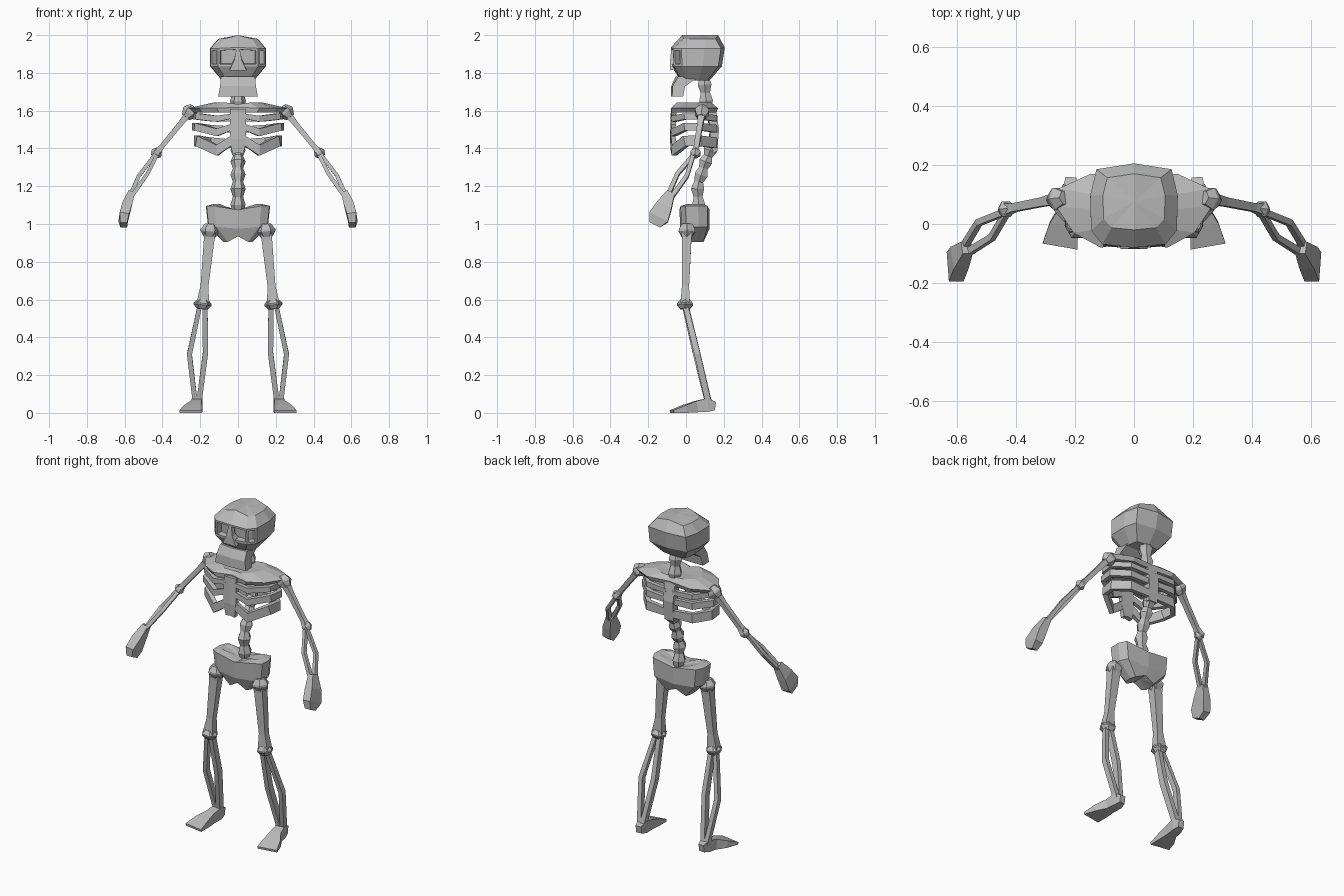
import bpy, bmesh, math
from mathutils import Vector

bone = bpy.data.materials.new("bone_grey")
bone.diffuse_color = (0.5, 0.5, 0.5, 1)


def finish(name, bm, mirror=False):
    bmesh.ops.recalc_face_normals(bm, faces=bm.faces)
    me = bpy.data.meshes.new(name)
    bm.to_mesh(me)
    bm.free()
    me.materials.append(bone)
    ob = bpy.data.objects.new(name, me)
    bpy.context.collection.objects.link(ob)
    if mirror:
        ob.modifiers.new("mirror", 'MIRROR')
        ob.modifiers["mirror"].use_clip = False
        ob.modifiers["mirror"].use_mirror_merge = False
    return ob


def bridge(bm, rings):
    n = len(rings[0])
    for a, b in zip(rings, rings[1:]):
        for i in range(n):
            j = (i + 1) % n
            bm.faces.new((a[i], a[j], b[j], b[i]))


def shell(name, half, levels, sockets=None):
    """Symmetric stack of outlines; level = z, half width, front y, back y, centre lift."""
    bm = bmesh.new()
    full = half + [(-x, y) for x, y in half[-2:0:-1]]
    rings = []
    for z, w, y0, y1, dz in levels:
        rings.append([bm.verts.new((x * w, y0 + y * (y1 - y0), z + (dz if x == 0 else 0)))
                      for x, y in full])
    bridge(bm, rings)
    for ring, (z, w, y0, y1, dz) in ((rings[0], levels[0]), (rings[-1], levels[-1])):
        c = bm.verts.new((0, (y0 + y1) / 2, z + dz))
        for i in range(len(ring)):
            bm.faces.new((ring[i], ring[(i + 1) % len(ring)], c))
    if sockets:
        # recessed eye and temple hollows in one band of front faces
        bmesh.ops.recalc_face_normals(bm, faces=bm.faces)
        band = [f for f in bm.faces
                if sockets[0] < f.calc_center_median().z < sockets[1] and f.normal.y < -0.4]
        bmesh.ops.inset_individual(bm, faces=band, thickness=0.016, depth=0)
        bmesh.ops.inset_individual(bm, faces=band, thickness=0.003, depth=-0.035)
    return finish(name, bm)


def limb(name, pts, n=4, ref=(0, 1, 0), mirror=True):
    """Faceted bone along points x, y, z, radius along ref, radius across."""
    bm = bmesh.new()
    pos = [Vector(p[:3]) for p in pts]
    rings = []
    k = math.sqrt(2) if n == 4 else 1
    for i, p in enumerate(pts):
        t = (pos[min(i + 1, len(pos) - 1)] - pos[max(i - 1, 0)]).normalized()
        u = Vector(ref)
        u = (u - t * u.dot(t)).normalized()
        v = t.cross(u)
        ring = []
        for s in range(n):
            a = 2 * math.pi * (s + 0.5) / n
            ring.append(bm.verts.new(pos[i] + u * (math.cos(a) * p[3] * k)
                                     + v * (math.sin(a) * p[4] * k)))
        rings.append(ring)
    bridge(bm, rings)
    bm.faces.new(rings[0])
    bm.faces.new(rings[-1])
    return finish(name, bm, mirror)


def knob(name, c, r, h, axis):
    """Six-sided joint, widest in the middle."""
    a = Vector(axis).normalized()
    pts = []
    for t, s in ((-1, 0.6), (-0.15, 1), (0.15, 1), (1, 0.6)):
        p = Vector(c) + a * h * t
        pts.append((*p, r * s, r * s))
    limb(name, pts, 6)


BOX = [(0, 0), (1, 0.1), (1, 1), (0, 1)]
ROUND = [(0, 0), (0.72, 0.04), (0.98, 0.2), (1, 0.62), (0.86, 0.93), (0, 1)]

# Head
shell("skull", ROUND, [(1.76, 0.085, -0.03, 0.125, 0), (1.835, 0.148, -0.075, 0.19, 0),
                       (1.93, 0.148, -0.08, 0.205, 0.005), (1.98, 0.105, -0.02, 0.17, 0.02)],
      sockets=(1.84, 1.92))
limb("nose_ridge", [(0, -0.055, 1.82, 0.03, 0.045), (0, -0.068, 1.87, 0.016, 0.02),
                    (0, -0.07, 1.93, 0.008, 0.008)], mirror=False)
shell("jaw", BOX, [(1.675, 0.105, -0.08, -0.015, 0), (1.73, 0.095, -0.078, -0.005, 0),
                   (1.78, 0.09, -0.055, 0.07, 0)])

# Neck and spine, pinched between vertebrae
def vertebrae(name, path, count, r):
    pts = []
    for i in range(2 * count + 1):
        f = i / (2 * count) * (len(path) - 1)
        k = min(int(f), len(path) - 2)
        p = Vector(path[k]).lerp(Vector(path[k + 1]), f - k)
        s = r if i % 2 else r * 0.68
        pts.append((*p, s, s))
    limb(name, pts, 6, mirror=False)


vertebrae("neck", [(0, 0.11, 1.61), (0, 0.095, 1.78)], 2, 0.042)
vertebrae("lower_spine", [(0, 0.07, 1.06), (0, 0.06, 1.2), (0, 0.1, 1.32), (0, 0.14, 1.42)], 5, 0.04)
shell("upper_spine", BOX, [(1.38, 0.03, 0.115, 0.165, 0), (1.5, 0.035, 0.125, 0.175, 0),
                           (1.62, 0.035, 0.1, 0.155, 0)])

# Chest
YOKE = [(0, 0.08), (0.43, 0), (0.78, 0.2), (1, 0.55), (0.97, 0.8), (0.56, 1), (0, 0.96)]
shell("shoulder_yoke", YOKE, [(1.59, 0.235, -0.075, 0.16, 0), (1.613, 0.262, -0.08, 0.17, 0.005),
                              (1.642, 0.135, -0.05, 0.135, -0.008)])
shell("breastbone", BOX, [(1.37, 0.03, -0.08, -0.05, 0.008), (1.45, 0.042, -0.085, -0.055, 0),
                          (1.61, 0.042, -0.08, -0.05, 0)])
for i, (zf, zd, zs, h, w) in enumerate(((1.572, 1.557, 1.57, 0.016, 0.225),
                                        (1.515, 1.485, 1.515, 0.02, 0.23),
                                        (1.445, 1.39, 1.44, 0.028, 0.22))):
    limb(f"rib_{i + 1}", [(0.03, -0.068, zf, h * 0.8, 0.012), (0.11, -0.062, zd, h, 0.014),
                          (w - 0.01, 0.0, zs, h, 0.014), (w, 0.075, zs, h, 0.014),
                          (0.15, 0.15, zs - 0.01, h, 0.014), (0.02, 0.155, zs - 0.015, h * 0.8, 0.012)],
         ref=(0, 0, 1))

# Pelvis
shell("pelvis", ROUND, [(0.905, 0.075, -0.005, 0.1, 0.03), (0.985, 0.158, -0.03, 0.125, -0.01),
                        (1.095, 0.17, -0.035, 0.125, -0.02), (1.105, 0.13, 0.0, 0.1, -0.04)])

# Arms
shoulder, elbow = Vector((0.255, 0.085, 1.592)), Vector((0.432, 0.05, 1.375))
arm = elbow - shoulder
knob("shoulder_joint", shoulder, 0.042, 0.035, arm)
limb("upper_arm", [(*shoulder, 0.02, 0.02), (*shoulder.lerp(elbow, 0.3), 0.015, 0.014),
                   (*shoulder.lerp(elbow, 0.85), 0.014, 0.013), (*elbow, 0.02, 0.018)])
knob("elbow_joint", elbow, 0.03, 0.024, arm)
limb("forearm_outer", [(0.437, 0.04, 1.37, 0.011, 0.01), (0.525, 0.005, 1.255, 0.011, 0.01),
                       (0.58, -0.085, 1.13, 0.012, 0.011)])
limb("forearm_inner", [(0.427, 0.045, 1.37, 0.011, 0.01), (0.48, -0.045, 1.265, 0.011, 0.01),
                       (0.568, -0.1, 1.14, 0.012, 0.011)])
limb("hand", [(0.565, -0.08, 1.165, 0.022, 0.018), (0.59, -0.115, 1.095, 0.042, 0.026),
              (0.605, -0.145, 1.035, 0.055, 0.025), (0.605, -0.165, 0.995, 0.03, 0.018)])

# Legs
hip, knee = Vector((0.148, 0.005, 0.965)), Vector((0.187, -0.005, 0.575))
thigh = knee - hip
knob("hip_joint", hip, 0.05, 0.035, thigh)
limb("thigh", [(*hip, 0.03, 0.033), (*hip.lerp(knee, 0.12), 0.025, 0.028),
               (*hip.lerp(knee, 0.75), 0.019, 0.021), (*knee, 0.024, 0.034)])
knob("knee_joint", knee, 0.048, 0.026, thigh)
limb("shin_inner", [(0.175, -0.003, 0.565, 0.018, 0.014), (0.172, 0.055, 0.32, 0.02, 0.014),
                    (0.207, 0.12, 0.05, 0.018, 0.014)])
limb("shin_outer", [(0.203, -0.003, 0.565, 0.014, 0.012), (0.257, 0.06, 0.31, 0.016, 0.013),
                    (0.226, 0.12, 0.05, 0.016, 0.013)])
limb("foot", [(0.213, 0.155, 0.036, 0.022, 0.018), (0.215, 0.115, 0.042, 0.036, 0.028),
              (0.222, 0.055, 0.033, 0.03, 0.03), (0.238, -0.005, 0.021, 0.021, 0.048),
              (0.25, -0.075, 0.007, 0.007, 0.06)], ref=(0, 0, 1))
